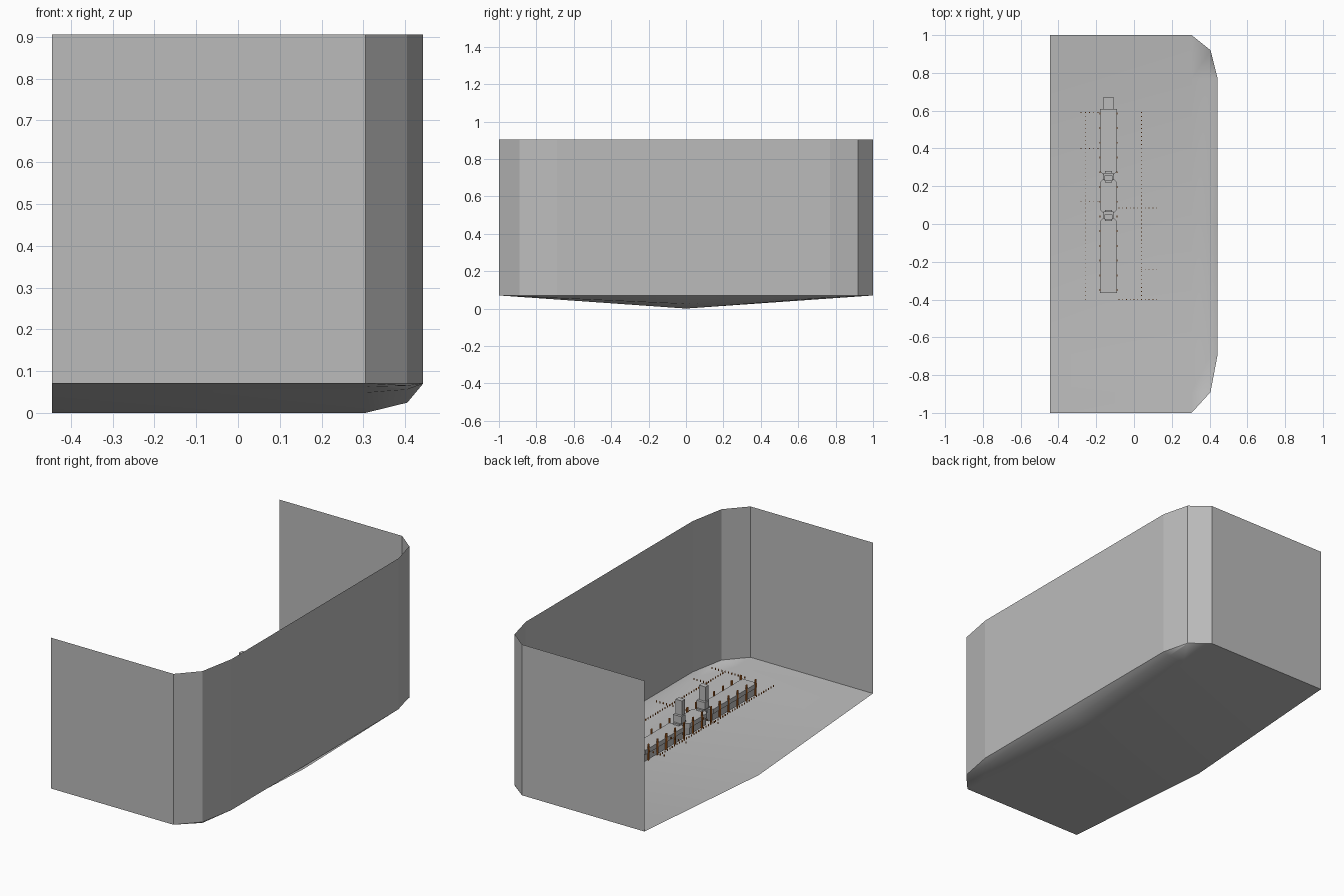
import bpy
import bmesh

cube = bpy.data.objects.get("Cube")
if cube:
    bpy.data.objects.remove(cube, do_unlink=True)


def material(name, rgb):
    m = bpy.data.materials.new(name)
    m.use_nodes = True
    m.diffuse_color = (*rgb, 1)
    m.node_tree.nodes["Principled BSDF"].inputs["Base Color"].default_value = (*rgb, 1)
    return m


GREY = material("light grey", (0.5, 0.5, 0.5))
ORANGE = material("orange", (0.62, 0.17, 0.02))


def finish(name, bm, mat, recalc=True):
    if recalc:
        bmesh.ops.recalc_face_normals(bm, faces=bm.faces)
    mesh = bpy.data.meshes.new(name)
    bm.to_mesh(mesh)
    bm.free()
    mesh.materials.append(mat)
    ob = bpy.data.objects.new(name, mesh)
    bpy.context.collection.objects.link(ob)
    return ob


def add_box(bm, x0, x1, y0, y1, z0, z1):
    ring = [(x0, y0), (x1, y0), (x1, y1), (x0, y1)]
    add_prism(bm, ring, z0, z1)


def add_prism(bm, ring, z0, z1):
    low = [bm.verts.new((x, y, z0)) for x, y in ring]
    high = [bm.verts.new((x, y, z1)) for x, y in ring]
    bm.faces.new(low[::-1])
    bm.faces.new(high)
    for i in range(len(ring)):
        j = (i + 1) % len(ring)
        bm.faces.new((low[i], low[j], high[j], high[i]))


# Open enclosure: thin walls around three sides
RIM, TOP, BACK = 0.07, 0.905, -0.445
corner = [(0.305, -1), (0.405, -0.89), (0.443, -0.69), (0.443, 0.77), (0.405, 0.92), (0.305, 1)]
outline = [(BACK, -1)] + corner + [(BACK, 1)]
bm = bmesh.new()
low = [bm.verts.new((x, y, RIM)) for x, y in outline]
high = [bm.verts.new((x, y, TOP)) for x, y in outline]
for i in range(len(outline) - 1):
    bm.faces.new((low[i], low[i + 1], high[i + 1], high[i]))
finish("enclosure_walls", bm, GREY, recalc=False)

# Shallow keel-shaped floor, lowest across the middle
stations = corner[:3] + [(0.443, 0)] + corner[3:]
bm = bmesh.new()
rows = []
for edge, y in stations:
    depth = RIM * (1 - abs(y))
    section = [(BACK, 1), (0.305, 1), (0.405, 0.65), (0.443, 0)]
    rows.append([bm.verts.new((min(x, edge), y, RIM - k * depth)) for x, k in section])
for a, b in zip(rows, rows[1:]):
    for i in range(3):
        bm.faces.new((a[i], a[i + 1], b[i + 1], b[i]))
bmesh.ops.remove_doubles(bm, verts=bm.verts, dist=0.0005)
bmesh.ops.dissolve_degenerate(bm, edges=bm.edges, dist=0.0005)
floor = finish("floor", bm, GREY, recalc=False)
for p in floor.data.polygons:
    p.use_smooth = True

# Raised line of three decks with tapered ends
CX, HALF, NECK = -0.135, 0.045, 0.025


def deck_outline(y0, y1, taper0, taper1, inset=0.0):
    h = HALF - inset
    right = []
    right += [(NECK, y0), (h, y0 + 0.02)] if taper0 else [(h, y0)]
    right += [(h, y1 - 0.02), (NECK, y1)] if taper1 else [(h, y1)]
    return [(CX + x, y) for x, y in right] + [(CX - x, y) for x, y in reversed(right)]


decks = [("front", -0.365, 0.035, False, True),
         ("middle", 0.055, 0.24, True, True),
         ("rear", 0.26, 0.61, True, False)]
for label, y0, y1, t0, t1 in decks:
    bm = bmesh.new()
    add_prism(bm, deck_outline(y0, y1, t0, t1), 0.275, 0.3)
    add_prism(bm, deck_outline(y0, y1, t0, t1, 0.006), 0.235, 0.275)
    finish(label + "_deck", bm, GREY)

bm = bmesh.new()
add_box(bm, CX - 0.03, CX + 0.03, 0.61, 0.67, 0.25, 0.29)
finish("rear_landing", bm, GREY)

# Upright units at the two joints
for label, y in (("front", 0.045), ("rear", 0.25)):
    bm = bmesh.new()
    add_box(bm, CX - 0.018, CX + 0.018, y - 0.03, y + 0.03, 0.245, 0.31)
    add_box(bm, CX - 0.026, CX + 0.026, y - 0.016, y + 0.02, 0.31, 0.35)
    add_box(bm, CX - 0.02, CX + 0.02, y - 0.022, y + 0.006, 0.35, 0.43)
    finish(label + "_joint_tower", bm, GREY)

# Thin posts along both sides of the decks
bm = bmesh.new()
for side in (-1, 1):
    x = CX + side * HALF
    for i in range(13):
        y = -0.35 + i * 0.078
        add_box(bm, x - 0.003, x + 0.003, y - 0.005, y + 0.005, 0.235, 0.325)
finish("side_posts", bm, ORANGE)

# Rows of tiny studs around the decks
bm = bmesh.new()


def stud_row(start, end, step=0.021):
    dx, dy = end[0] - start[0], end[1] - start[1]
    n = round(max(abs(dx), abs(dy)) / step)
    for i in range(n + 1):
        x, y = start[0] + dx * i / n, start[1] + dy * i / n
        add_box(bm, x - 0.002, x + 0.002, y - 0.002, y + 0.002, 0.285, 0.295)


for x in (-0.255, 0.04):
    stud_row((x, -0.4), (x, 0.59))
for y in (0.12, 0.4, 0.59):
    stud_row((-0.28, y), (-0.19, y))
for x, y in ((-0.08, 0.085), (0.04, -0.24), (-0.08, -0.4)):
    stud_row((x, y), (0.12, y))
finish("boundary_studs", bm, ORANGE)
